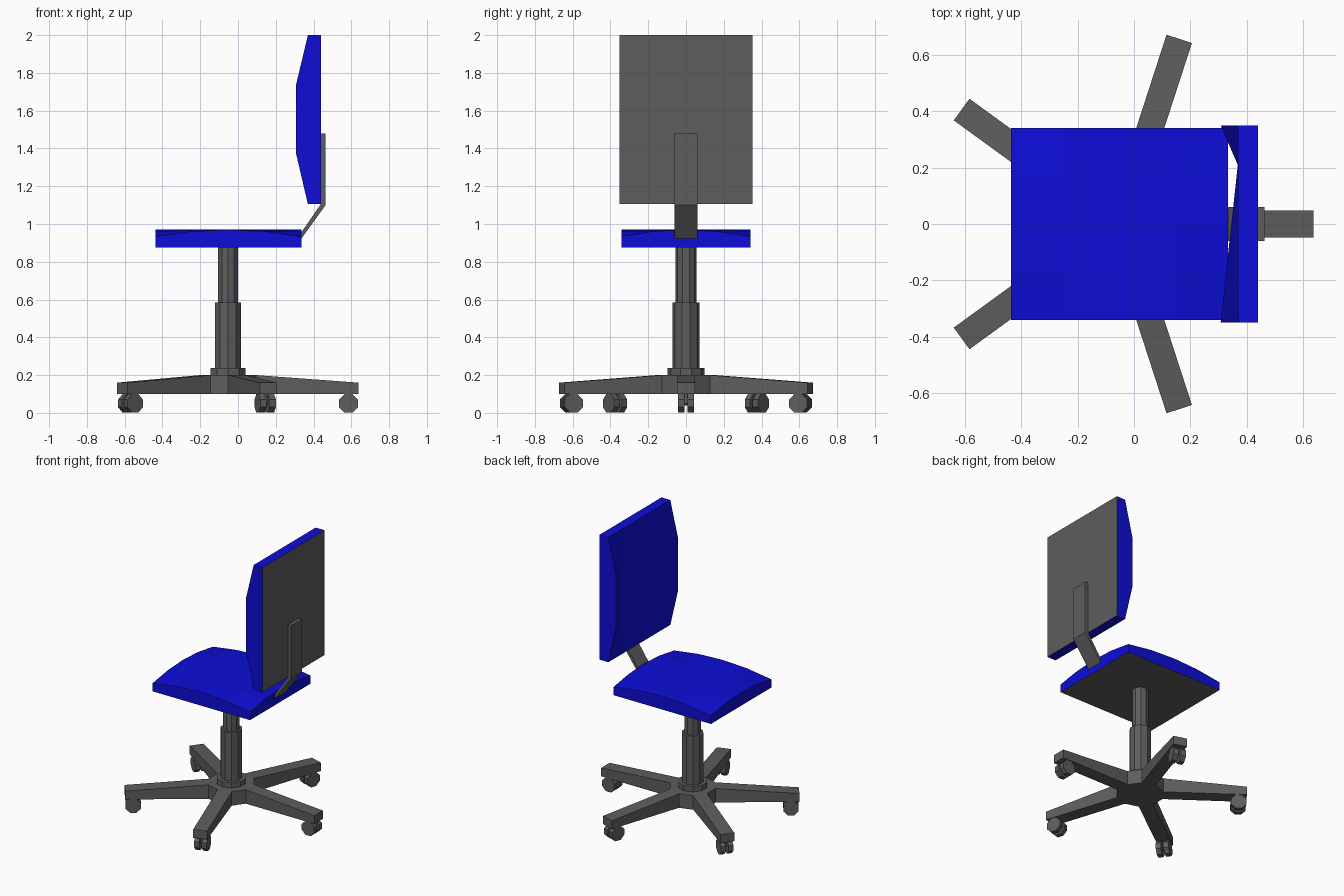
import bpy, bmesh, math
from mathutils import Matrix, Vector

if "Cube" in bpy.data.objects:
    bpy.data.objects.remove(bpy.data.objects["Cube"])


def material(name, rgb):
    m = bpy.data.materials.new(name)
    m.diffuse_color = (*rgb, 1)
    m.use_nodes = True
    m.node_tree.nodes["Principled BSDF"].inputs["Base Color"].default_value = m.diffuse_color
    return m


GREY = material("dark grey", (0.11, 0.11, 0.11))
BLUE = material("blue", (0.004, 0.004, 0.68))
CX = -0.053                       # x of the column axis


def finish(bm, name, *mats):
    bmesh.ops.recalc_face_normals(bm, faces=bm.faces)
    mesh = bpy.data.meshes.new(name)
    bm.to_mesh(mesh)
    bm.free()
    for m in mats:
        mesh.materials.append(m)
    ob = bpy.data.objects.new(name, mesh)
    bpy.context.collection.objects.link(ob)
    return ob


def loft(bm, rows):
    """Skin a list of equal closed outlines and cap both ends."""
    rows = [[bm.verts.new(p) for p in r] for r in rows]
    n = len(rows[0])
    for a, b in zip(rows, rows[1:]):
        for i in range(n):
            j = (i + 1) % n
            bm.faces.new((a[i], a[j], b[j], b[i]))
    bm.faces.new(rows[0])
    bm.faces.new(rows[-1])


def ring(r, z, n=10):
    return [(CX + r * math.cos(math.radians(90) + math.tau * i / n),
             r * math.sin(math.radians(90) + math.tau * i / n), z) for i in range(n)]


# column: collar, outer tube, inner tube
for name, r, z0, z1 in (("collar", 0.098, 0.195, 0.237),
                        ("outer_column", 0.072, 0.23, 0.585),
                        ("inner_column", 0.056, 0.58, 0.88)):
    bm = bmesh.new()
    loft(bm, [ring(r, z0), ring(r, z1)])
    finish(bm, name, GREY)

# star base: ten-sided hub and five tapering arms
HUB, END, HALF = 0.148, 0.692, 0.0475
spins = [Matrix.Translation((CX, 0, 0)) @ Matrix.Rotation(math.tau * k / 5, 4, 'Z')
         for k in range(5)]
bm = bmesh.new()
loft(bm, [[m @ Vector((HUB, s * HALF, z)) for m in spins for s in (-1, 1)]
          for z in (0.1, 0.2)])
finish(bm, "base_hub", GREY)
for k, m in enumerate(spins):
    bm = bmesh.new()
    loft(bm, [[m @ Vector((r, y, z)) for y, z in ((-HALF, 0.1), (HALF, 0.1),
                                                  (HALF, top), (-HALF, top))]
              for r, top in ((HUB, 0.2), (END, 0.16))])
    finish(bm, f"base_arm_{k + 1}", GREY)

# casters: two octagonal wheels on a short axle under each arm end
for k, m in enumerate(spins):
    bm = bmesh.new()
    for y, depth, r, n in ((-0.026, 0.034, 0.0535, 8), (0.026, 0.034, 0.0535, 8),
                           (0, 0.04, 0.012, 6)):
        turn = (m @ Matrix.Translation((0.638, y, 0.0505)) @ Matrix.Rotation(math.pi / 2, 4, 'X')
                @ Matrix.Rotation(math.pi / 8, 4, 'Z'))
        bmesh.ops.create_cone(bm, cap_ends=True, segments=n, radius1=r, radius2=r,
                              depth=depth, matrix=turn)
    stem = m @ Matrix.Translation((0.638, 0, 0.08)) @ Matrix.Diagonal((0.02, 0.02, 0.06, 1))
    bmesh.ops.create_cube(bm, size=1, matrix=stem)
    finish(bm, f"caster_{k + 1}", GREY)

# seat: cushion with dropped corners and a grey underside
bm = bmesh.new()
bmesh.ops.create_cube(bm, size=2)
bmesh.ops.subdivide_edges(bm, edges=bm.edges[:], cuts=3, use_grid_fill=True)
for v in bm.verts:
    a, b = abs(v.co.x), abs(v.co.y)
    top = 0.97 - 0.036 * (a * b) ** 2
    z = 0.875 + (top - 0.875) * (v.co.z + 1) / 2
    v.co = (-0.051 + 0.386 * v.co.x, 0.342 * v.co.y, z)
bmesh.ops.recalc_face_normals(bm, faces=bm.faces)
for f in bm.faces:
    f.material_index = int(f.normal.z < -0.9)
finish(bm, "seat", BLUE, GREY)


# backrest: padded outline across the width, hollow in front, grey back
def pad(y, front):
    return [(x, y, z) for x, z in ((0.44, 1.105), (0.44, 2.0), (0.37, 2.0),
                                   (front, 1.74), (front, 1.37), (0.37, 1.105))]


bm = bmesh.new()
loft(bm, [pad(-0.351, 0.308), pad(0.21, 0.369), pad(0.351, 0.308)])
bmesh.ops.recalc_face_normals(bm, faces=bm.faces)
for f in bm.faces:
    f.material_index = int(f.normal.x > 0.9)
finish(bm, "backrest", BLUE, GREY)

# bent bracket joining seat and backrest
bm = bmesh.new()
strip = ((0.44, 1.48), (0.464, 1.48), (0.464, 1.10), (0.335, 0.922), (0.325, 0.94), (0.44, 1.108))
loft(bm, [[(x, y, z) for x, z in strip] for y in (-0.06, 0.06)])
finish(bm, "back_bracket", GREY)
